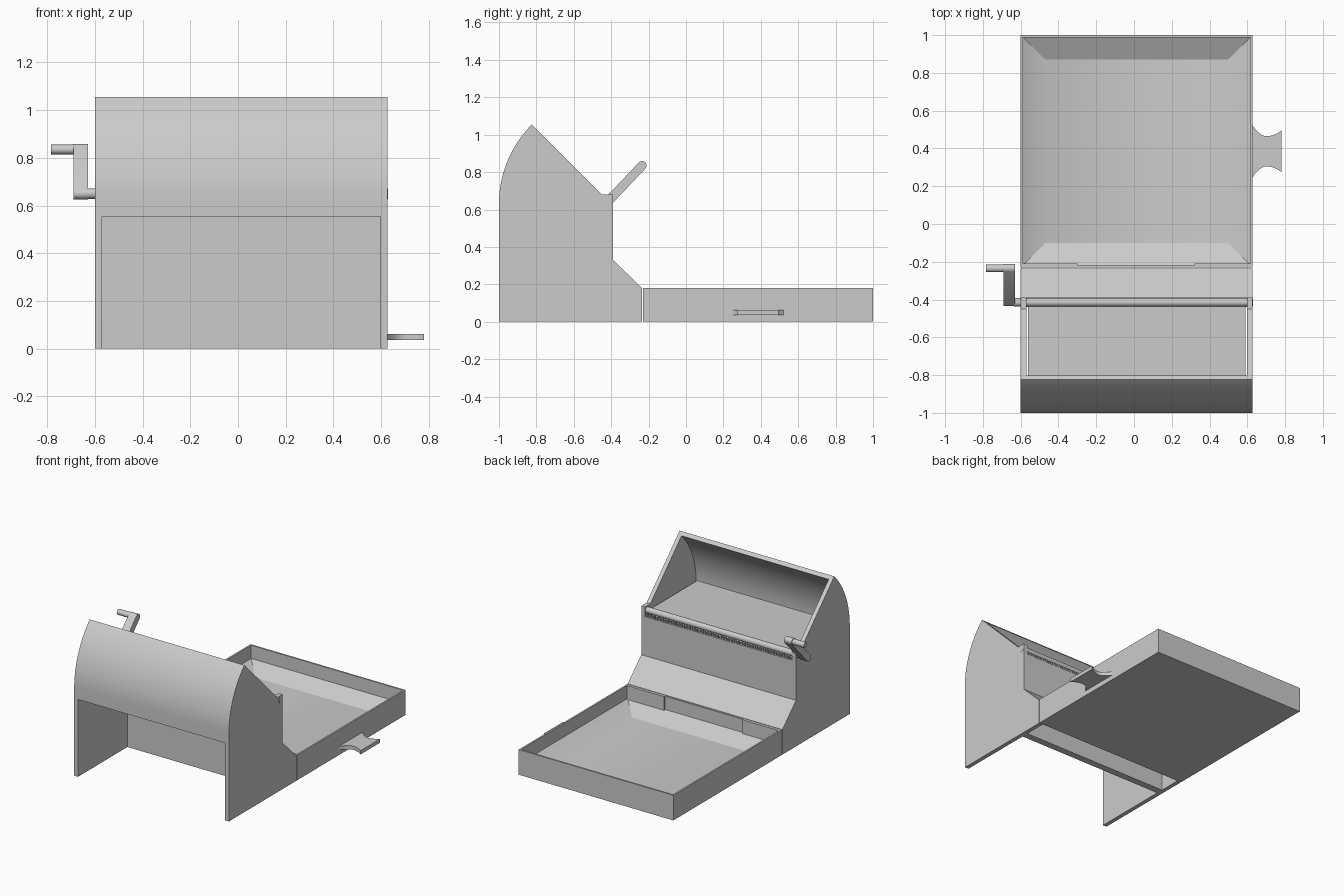
import bpy, bmesh
from math import sin, cos, pi, radians
from mathutils import Vector

if "Cube" in bpy.data.objects:
    bpy.data.objects.remove(bpy.data.objects["Cube"])

grey = bpy.data.materials.new("plain_grey")
grey.use_nodes = True
grey.diffuse_color = (0.6, 0.6, 0.6, 1)
grey.node_tree.nodes["Principled BSDF"].inputs["Base Color"].default_value = (0.6, 0.6, 0.6, 1)


def finish(name, bm, smooth=False):
    bmesh.ops.recalc_face_normals(bm, faces=bm.faces)
    mesh = bpy.data.meshes.new(name)
    bm.to_mesh(mesh)
    bm.free()
    mesh.materials.append(grey)
    ob = bpy.data.objects.new(name, mesh)
    bpy.context.collection.objects.link(ob)
    if smooth:
        bpy.ops.object.select_all(action="DESELECT")
        ob.select_set(True)
        bpy.context.view_layer.objects.active = ob
        bpy.ops.object.shade_smooth_by_angle(angle=radians(30))
    return ob


def prism(name, outline, shift, smooth=False):
    """Solid made by pushing a closed 3D outline along a vector."""
    bm = bmesh.new()
    face = bm.faces.new([bm.verts.new(p) for p in outline])
    grown = bmesh.ops.extrude_face_region(bm, geom=[face])["geom"]
    moved = [g for g in grown if isinstance(g, bmesh.types.BMVert)]
    bmesh.ops.translate(bm, verts=moved, vec=shift)
    return finish(name, bm, smooth)


def across(name, profile, x0, x1, smooth=False):
    return prism(name, [(x0, y, z) for y, z in profile], (x1 - x0, 0, 0), smooth)


def box(name, x0, x1, y0, y1, z0, z1):
    return across(name, [(y0, z0), (y1, z0), (y1, z1), (y0, z1)], x0, x1)


def arc(cy, cz, r, a0, a1, n):
    steps = [radians(a0 + (a1 - a0) * i / n) for i in range(n + 1)]
    return [(cy + r * cos(a), cz + r * sin(a)) for a in steps]


def rod(name, x0, x1, y, z, r):
    return across(name, arc(y, z, r, 0, 345, 23), x0, x1, True)


LEFT, RIGHT, WALL = 0.628, -0.6, 0.03
IN_L, IN_R = LEFT - WALL, RIGHT + WALL
HUB_Y, HUB_Z = -0.4, 0.63

# Side panels with a curved front
side = [(-1, 0)] + arc(HUB_Y, HUB_Z, 0.6, 180, 135, 20)
side += [(-0.45, 0.68), (-0.39, 0.68), (-0.39, 0.33), (-0.235, 0.18), (-0.235, 0)]
across("left_side_panel", side, IN_L, LEFT, True)
across("right_side_panel", side, RIGHT, IN_R, True)

# Curved hopper shell
shell = [(-1, 0.555)] + arc(HUB_Y, HUB_Z, 0.6, 180, 135, 20)
shell += arc(HUB_Y, HUB_Z, 0.57, 135, 180, 20) + [(-0.97, 0.555)]
across("hopper_shell", shell, IN_R, IN_L, True)

# Hopper floor, rear wall and chute
box("hopper_floor", IN_R + 0.008, IN_L - 0.008, -0.975, -0.43, 0.62, 0.65)
box("rear_wall", IN_R, IN_L, -0.44, -0.39, 0, 0.61)
across("chute", [(-0.39, 0.33), (-0.235, 0.18), (-0.235, 0.14), (-0.39, 0.29)], IN_R, IN_L)

# Roller with a comb of small teeth below it
rod("roller", RIGHT - 0.035, LEFT + 0.002, -0.415, 0.65, 0.022)
tooth_count = 56
pitch = (IN_L - IN_R) / tooth_count
bm = bmesh.new()
for i in range(tooth_count):
    made = bmesh.ops.create_cube(bm, size=1)["verts"]
    bmesh.ops.scale(bm, verts=made, vec=(pitch / 2, 0.012, 0.022))
    bmesh.ops.translate(bm, verts=made, vec=(IN_R + (i + 0.5) * pitch, -0.398, 0.618))
finish("roller_comb", bm)

# Crank
lean = 45
low, high = (-0.41, 0.65), (-0.235, 0.835)
arm = arc(*high, 0.024, lean - 90, lean + 90, 12) + arc(*low, 0.024, lean + 90, lean + 270, 12)
across("crank_arm", arm, RIGHT - 0.09, RIGHT - 0.03, True)
rod("crank_grip", -0.784, RIGHT - 0.08, *high, 0.02)

# Tray: outer box, upright rim, then a shallow bevel down to the floor
Y0, Y1, RIM, SLOPE = -0.23, 1.0, 0.012, 0.13
bm = bmesh.new()


def ring(inset, z):
    a, b, c, d = RIGHT + inset, LEFT - inset, Y0 + inset, Y1 - inset
    return [bm.verts.new(p) for p in ((a, c, z), (b, c, z), (b, d, z), (a, d, z))]


rings = [ring(0, 0), ring(0, 0.18), ring(RIM, 0.18), ring(RIM, 0.085), ring(SLOPE, 0.025)]
for lower, upper in zip(rings, rings[1:]):
    for i in range(4):
        j = (i + 1) % 4
        bm.faces.new((lower[i], lower[j], upper[j], upper[i]))
bm.faces.new(rings[0])
bm.faces.new(rings[-1])
floor = set(rings[-1])
for f in bm.faces:
    f.smooth = True
# Only the long side edges of the floor blend softly
for e in bm.edges:
    a, b = e.verts
    e.smooth = a in floor and b in floor and abs(a.co.x - b.co.x) < 0.01
finish("tray", bm)

# Plates on the inside of the tray's front rim
for name, x0, x1 in (("right_rim_plate", RIGHT + RIM, -0.3), ("left_rim_plate", 0.32, LEFT - RIM)):
    box(name, x0, x1, Y0 + RIM - 0.001, Y0 + RIM + 0.008, 0.07, 0.18)

# Waisted pull tab on the tray's left side
half = []
for i in range(13):
    t = i / 12
    width = 0.08 + (0.065 * (1 - 2 * t) ** 2 if t < 0.5 else 0.03 * (2 * t - 1) ** 2)
    half.append((LEFT - 0.005 + 0.158 * t, width))
tab = [(x, 0.385 - w, 0.035) for x, w in half] + [(x, 0.385 + w, 0.035) for x, w in reversed(half)]
prism("pull_tab", tab, (0, 0, 0.027), True)
